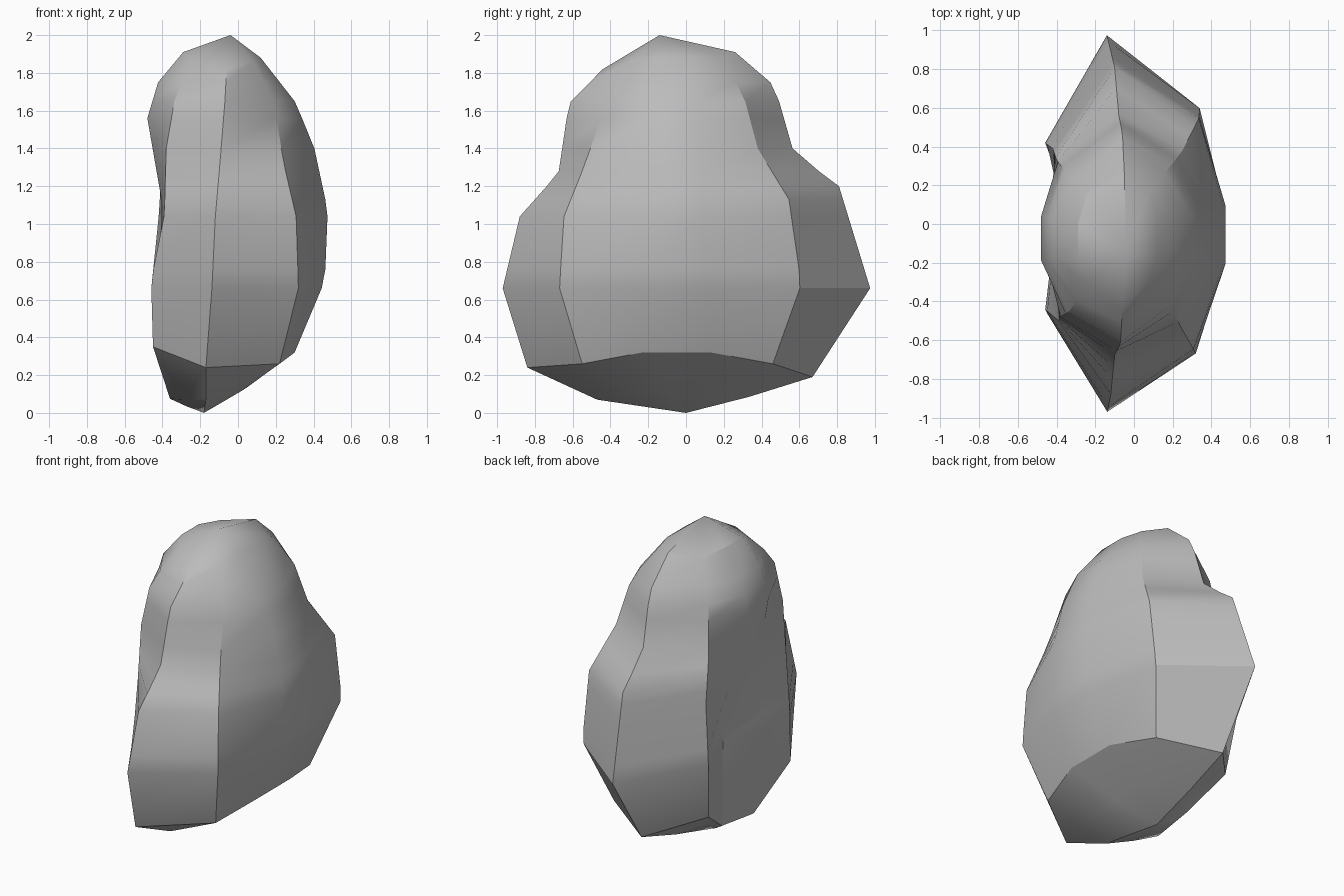
import bpy
import bmesh
import math
from mathutils import Vector

cube = bpy.data.objects.get("Cube")
if cube:
    bpy.data.objects.remove(cube, do_unlink=True)

LEVELS = (0.66, 0.76, 1.04, 1.13, 1.2, 1.28, 1.4, 1.56, 1.65, 1.75)
CROWN = Vector((-0.04, -0.14, 2))
FOOT = Vector((-0.18, 0, 0))


def side_rail(profile, start_y, end_y):
    """Turn an (x, z) side profile into a rail whose y drifts with height."""
    span = len(profile) - 1
    return [(x, start_y + (end_y - start_y) * i / span, z)
            for i, (x, z) in enumerate(profile)]


def point_at(rail, height):
    """Point of a rail at a given height."""
    for low, high in zip(rail, rail[1:]):
        if height <= high[2]:
            low, high = Vector(low), Vector(high)
            return low.lerp(high, (height - low.z) / (high.z - low.z))
    return Vector(rail[-1])


def sample(rail):
    """Rail ends stay exact, the points between follow the shared levels."""
    middle = [point_at(rail, height) for height in LEVELS]
    return [Vector(rail[0])] + middle + [Vector(rail[-1])]


def underside_point(rim):
    """Halfway from the rim to the foot, sagging a little."""
    under = rim.lerp(FOOT, 0.5)
    under.z *= 0.9
    return under


# Ridges of the front and back bulges, from the foot edge to the crown
front_ridge = [(-.17, -.84, .24), (-.14, -.98, .62), (-.12, -.88, 1.04),
               (-.1, -.675, 1.27), (-.07, -.62, 1.64), (-.06, -.44, 1.82)]
front_right_ridge = [(.22, -.55, .26), (.32, -.67, .64), (.31, -.65, 1.03),
                     (.24, -.53, 1.33), (.19, -.42, 1.65), (.08, -.3, 1.86)]
front_left_ridge = [(-.45, -.46, .35), (-.46, -.44, .7), (-.39, -.5, 1.05),
                    (-.38, -.48, 1.4), (-.33, -.45, 1.69), (-.24, -.3, 1.86)]
back_ridge = [(-.14, .67, .19), (-.14, .975, .66), (-.1, .81, 1.2),
              (-.08, .57, 1.38), (-.06, .47, 1.73), (-.05, .26, 1.91)]
back_right_ridge = [(.21, .46, .26), (.34, .61, .68), (.335, .545, 1.13),
                    (.25, .38, 1.4), (.19, .3, 1.7), (.08, .17, 1.88)]
back_left_ridge = [(-.42, .36, .28), (-.46, .42, .65), (-.42, .39, 1.04),
                   (-.4, .33, 1.35), (-.36, .28, 1.66), (-.24, .16, 1.89)]

# Full side, hollowed side and the swelling in front of the hollow
full_side = [(.3, .32), (.46, .7), (.475, 1.07), (.4, 1.42), (.3, 1.65), (.12, 1.88)]
hollow_side = [(-.335, .1), (-.33, .76), (-.38, 1.1), (-.48, 1.56), (-.42, 1.76), (-.29, 1.91)]
swollen_side = [(-.36, .075), (-.43, .64), (-.4, 1.1), (-.48, 1.56), (-.42, 1.76), (-.29, 1.91)]

rails = [
    front_ridge,
    front_right_ridge,
    side_rail(full_side, -.23, -.16),
    side_rail(full_side, .13, .03),
    back_right_ridge,
    back_ridge,
    back_left_ridge,
    side_rail(hollow_side, .1, 0),
    side_rail(swollen_side, -.2, -.18),
    front_left_ridge,
]

# The front of the underside hangs lower than the rest
front_keel = {0: Vector((-.17, -.47, .07)), 9: Vector((-.28, -.33, .07))}

# Loft the boulder: underside ring, body rings, then close both ends
columns = []
bm = bmesh.new()
for index, rail in enumerate(rails):
    points = sample(rail)
    under = front_keel.get(index) or underside_point(points[0])
    columns.append([bm.verts.new(p) for p in [under] + points])

crown = bm.verts.new(CROWN)
foot = bm.verts.new(FOOT)
for column, following in zip(columns, columns[1:] + columns[:1]):
    for i in range(len(column) - 1):
        bm.faces.new((column[i], following[i], following[i + 1], column[i + 1]))
    bm.faces.new((column[-1], following[-1], crown))
    bm.faces.new((following[0], column[0], foot))
bmesh.ops.recalc_face_normals(bm, faces=bm.faces)

# Crisp rim between the underside and the full side
for column, following in zip(columns[:5], columns[1:6]):
    bm.edges.get((column[1], following[1])).smooth = False

mesh = bpy.data.meshes.new("boulder")
bm.to_mesh(mesh)
bm.free()
boulder = bpy.data.objects.new("boulder", mesh)
bpy.context.collection.objects.link(boulder)

# Plain stone colour
stone = bpy.data.materials.new("stone_grey")
stone.use_nodes = True
grey = (0.5, 0.5, 0.5, 1)
stone.diffuse_color = grey
stone.node_tree.nodes["Principled BSDF"].inputs["Base Color"].default_value = grey
mesh.materials.append(stone)

# Smooth body with crisp ridges
bpy.ops.object.select_all(action="DESELECT")
boulder.select_set(True)
bpy.context.view_layer.objects.active = boulder
bpy.ops.object.shade_smooth_by_angle(angle=math.radians(30))
